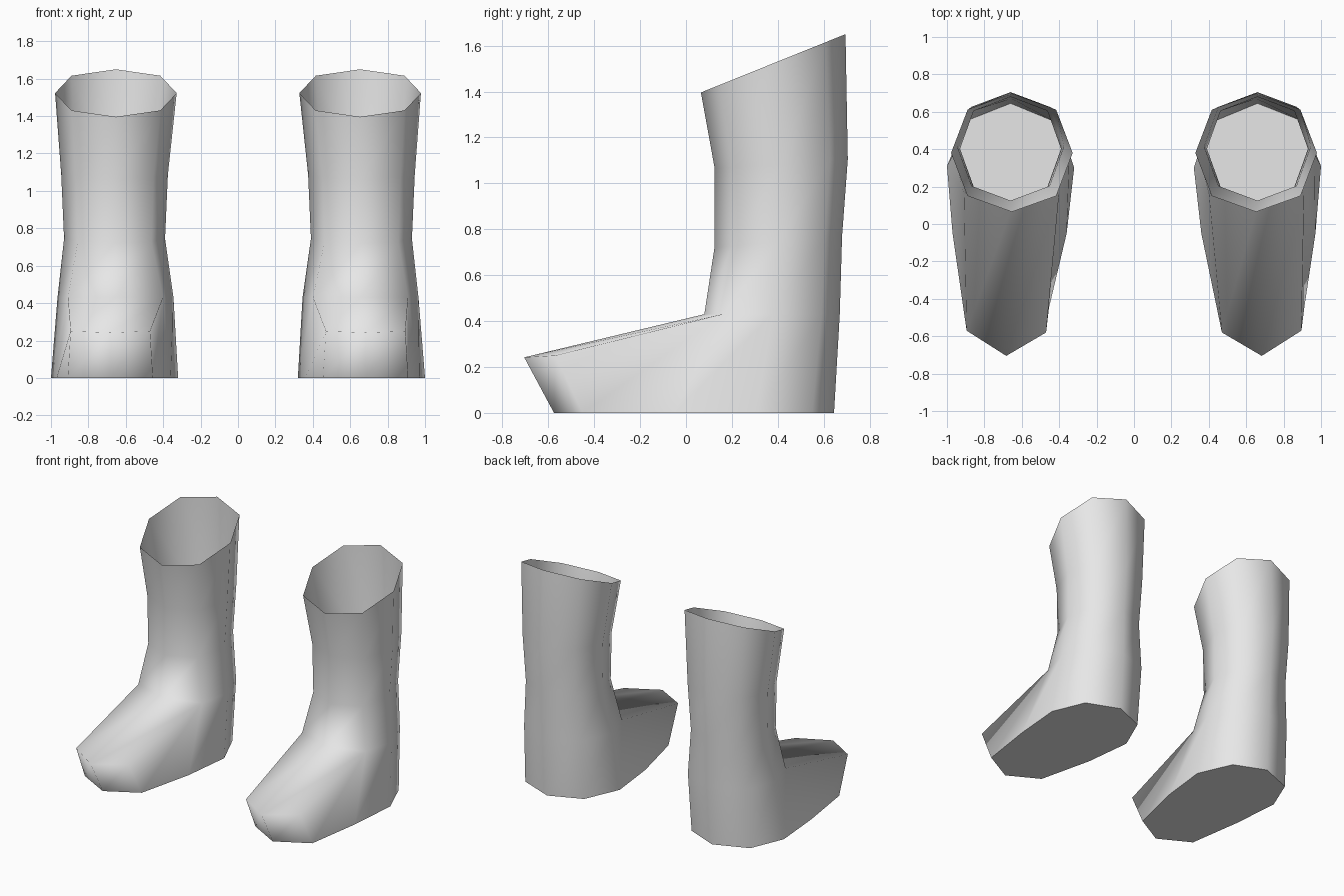
import bpy
import bmesh

cube = bpy.data.objects.get("Cube")
if cube:
    bpy.data.objects.remove(cube, do_unlink=True)

grey = bpy.data.materials.new("plain_grey")
grey.use_nodes = True
COLOUR = (0.8, 0.8, 0.8, 1.0)
grey.diffuse_color = COLOUR
grey.node_tree.nodes["Principled BSDF"].inputs["Base Color"].default_value = COLOUR


def ring(cx, cy, rx, ry, z, tilt=0.0, front=0.73):
    """Eight points from the front, round by the outer side; z rises to the back by tilt."""
    back, d = 0.73, 0.73
    unit = [(0, -1), (front, -d), (1, 0), (back, d),
            (0, 1), (-back, d), (-1, 0), (-front, -d)]
    return [(cx + rx * u, cy + ry * v, z + tilt * v) for u, v in unit]


# Leg sections from the ankle up to the slanted opening
LEG = [
    ring(0.655, 0.375, 0.31, 0.295, 0.43, front=0.82),
    ring(0.66, 0.402, 0.27, 0.278, 0.745, tilt=0.025),
    ring(0.66, 0.415, 0.285, 0.29, 1.085, tilt=0.02),
    ring(0.653, 0.38, 0.325, 0.315, 1.523, tilt=0.127),
]
# Heel outline on the ground, outer instep round to inner instep
HEEL = [(0.97, -0.05), (1.0, 0.31), (0.90, 0.55), (0.66, 0.645),
        (0.43, 0.55), (0.32, 0.30), (0.36, -0.05)]
# Toe edges, inner to outer
TOE_LOW = [(0.455, -0.45, 0), (0.68, -0.575, 0), (0.91, -0.45, 0)]
TOE_TOP = [(0.47, -0.58, 0.25), (0.683, -0.705, 0.242), (0.895, -0.57, 0.25)]


def make_boot(name, side):
    bm = bmesh.new()

    def points(coords):
        return [bm.verts.new((side * p[0], p[1], p[2])) for p in coords]

    def face(*verts):
        f = bm.faces.new(verts if side > 0 else verts[::-1])
        f.smooth = True
        return f

    def strip(low, high):
        for i in range(len(low) - 1):
            face(low[i], low[i + 1], high[i + 1], high[i])

    legs = [points(r) for r in LEG]
    heel = points([(x, y, 0) for x, y in HEEL])
    low, top = points(TOE_LOW), points(TOE_TOP)
    ankle = legs[0]

    # Leg tube
    for a, b in zip(legs, legs[1:]):
        strip(a + a[:1], b + b[:1])
    # Heel, toe cap and instep
    strip(heel, ankle[1:])
    strip(low, top)
    strip(top, [ankle[7], ankle[0], ankle[1]])
    # Foot sides
    face(low[2], heel[0], ankle[1], top[2])
    face(heel[-1], low[0], top[0], ankle[7])
    # Flat sole with a sharp rim
    sole = face(*(low + heel)[::-1])
    sole.smooth = False
    for e in sole.edges:
        e.smooth = False

    mesh = bpy.data.meshes.new(name)
    bm.to_mesh(mesh)
    bm.free()
    mesh.materials.append(grey)
    bpy.context.scene.collection.objects.link(bpy.data.objects.new(name, mesh))


make_boot("left_boot", 1)
make_boot("right_boot", -1)
